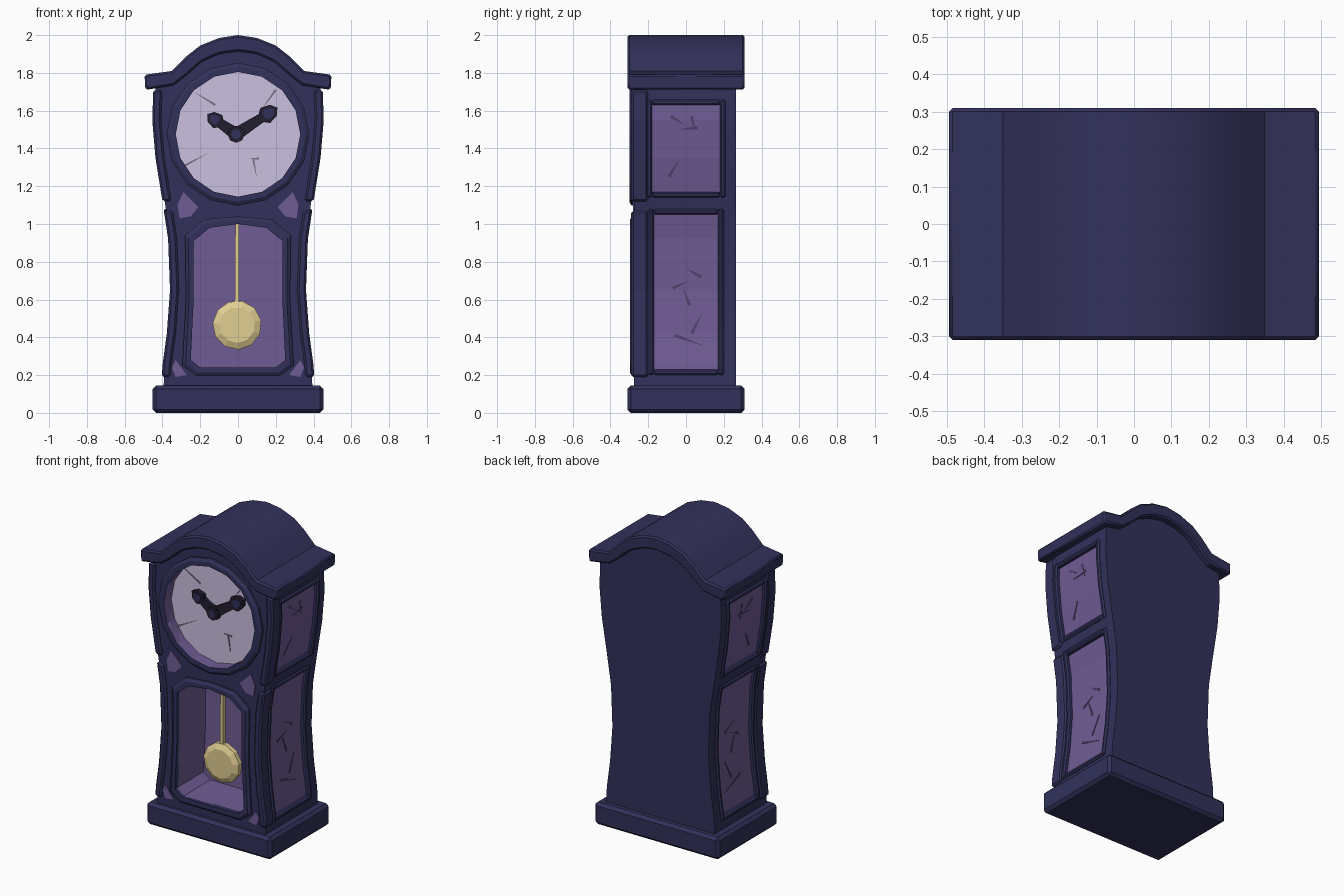
import bpy, bmesh, math
from mathutils import Vector

if "Cube" in bpy.data.objects:
    bpy.data.objects.remove(bpy.data.objects["Cube"])


def material(name, rgb):
    m = bpy.data.materials.new(name)
    m.use_nodes = True
    m.diffuse_color = (*rgb, 1)
    m.node_tree.nodes["Principled BSDF"].inputs["Base Color"].default_value = (*rgb, 1)
    return m


NAVY = material("navy wood", (0.032, 0.031, 0.105))
PURPLE = material("purple panel", (0.162, 0.107, 0.30))
DARK_PURPLE = material("dark purple crack", (0.08, 0.052, 0.155))
PALE = material("pale lavender dial", (0.60, 0.53, 0.74))
GREY = material("grey scratch", (0.2, 0.17, 0.25))
GOLD = material("gold", (0.75, 0.62, 0.29))
DARK = material("dark hands", (0.016, 0.013, 0.028))


def finish(name, bm, mats, bevel=0):
    bmesh.ops.recalc_face_normals(bm, faces=bm.faces)
    mesh = bpy.data.meshes.new(name)
    bm.to_mesh(mesh)
    bm.free()
    for m in mats:
        mesh.materials.append(m)
    ob = bpy.data.objects.new(name, mesh)
    bpy.context.collection.objects.link(ob)
    if bevel:
        mod = ob.modifiers.new("Bevel", "BEVEL")
        mod.width, mod.segments, mod.angle_limit = bevel, 1, math.radians(40)
    return ob


def solid(name, loop_a, loop_b, mat, bevel=0):
    """Closed solid between two matching loops."""
    bm = bmesh.new()
    a = [bm.verts.new(p) for p in loop_a]
    b = [bm.verts.new(p) for p in loop_b]
    bm.faces.new(a)
    bm.faces.new(b[::-1])
    for i in range(len(a)):
        bm.faces.new((a[i - 1], a[i], b[i], b[i - 1]))
    return finish(name, bm, [mat], bevel)


def prism(name, pts, y0, y1, mat, bevel=0):
    return solid(name, [(x, y0, z) for x, z in pts], [(x, y1, z) for x, z in pts], mat, bevel)


def ring(name, inner, outer, y0, y1, mats):
    """Frame between two outlines, sloping outward; the last material lines the hole."""
    bm = bmesh.new()
    mid = [(Vector(p) * 0.4 + Vector(q) * 0.6) for p, q in zip(inner, outer)]
    rows = [[bm.verts.new((p[0], y, p[1])) for p in pts] for pts, y in
            ((inner, y1), (inner, y0), (mid, y0), (outer, y0 + 0.012), (outer, y1))]
    for r in range(5):
        p, q = rows[r], rows[(r + 1) % 5]
        for i in range(len(p)):
            f = bm.faces.new((p[i - 1], p[i], q[i], q[i - 1]))
            f.material_index = len(mats) - 1 if r == 0 else 0
    return finish(name, bm, mats)


def circle(cx, cz, r, n, turn=0.0):
    return [(cx + r * math.cos(turn + math.tau * i / n),
             cz + r * math.sin(turn + math.tau * i / n)) for i in range(n)]


def both(half):
    """Complete a right-hand outline, listed bottom to top, on the left."""
    return half + [(-x, z) for x, z in reversed(half) if x > 0]


# Waisted side profile: (half width, height)
SIDE = [(0.395, 0.12), (0.388, 0.25), (0.365, 0.42), (0.348, 0.65), (0.358, 0.92),
        (0.388, 1.12), (0.425, 1.35), (0.442, 1.55), (0.435, 1.75)]


def half_width(z):
    for (xa, za), (xb, zb) in zip(SIDE, SIDE[1:]):
        if z <= zb:
            return xa + (xb - xa) * (z - za) / (zb - za)
    return SIDE[-1][0]


def slab(name, side, z0, z1, y0, y1, inn, out, mat, bevel=0):
    """Curved slab following the side profile."""
    zs = [z0] + [z for _, z in SIDE if z0 < z < z1] + [z1]
    pts = [(side * (half_width(z) + out), z) for z in zs]
    pts += [(side * (half_width(z) + inn), z) for z in reversed(zs)]
    return prism(name, pts, y0, y1, mat, bevel)


def cut(target, cutter):
    cutter.hide_render = True
    mod = target.modifiers.new("Cut", "BOOLEAN")
    mod.operation, mod.solver, mod.object = "DIFFERENCE", "EXACT", cutter
    mod.material_mode = "TRANSFER"
    bpy.context.view_layer.objects.active = target
    bpy.ops.object.modifier_apply(modifier=mod.name)
    bpy.data.objects.remove(cutter)


# Case with pendulum window and dial well
CX, CZ = 0.0, 1.475
case = prism("case", both(SIDE + [(0.34, 1.76), (0.2, 1.88), (0, 1.93)]), -0.275, 0.265, NAVY)
window = both([(0.2, 0.24), (0.25, 0.28), (0.235, 0.6), (0.235, 0.91), (0.15, 0.98), (0, 1.0)])
cut(case, prism("window_cutter", window, -0.5, 0.0, PURPLE))
cut(case, prism("dial_cutter", circle(CX, CZ, 0.332, 16), -0.5, -0.2, PURPLE))

# Side panels with raised lips and front corner trims
PANELS = {"upper": (1.17, 1.63, 0.18), "lower": (0.23, 1.05, 0.17)}
CRACKS = [((-0.08, 1.57), (0.0, 1.52)), ((0.06, 1.51), (-0.05, 1.50)), ((0.03, 1.57), (0.05, 1.48)),
          ((-0.09, 1.25), (-0.03, 1.35)), ((0.08, 0.72), (-0.01, 0.77)), ((-0.07, 0.66), (0.02, 0.70)),
          ((0.02, 0.57), (-0.02, 0.67)), ((0.03, 0.42), (0.09, 0.54)), ((-0.06, 0.41), (0.11, 0.35))]
LIP = 0.03
for side, label in ((1, "left"), (-1, "right")):
    for part, (z0, z1, w) in PANELS.items():
        tag = label + "_" + part
        cut(case, slab("panel_cutter", side, z0, z1, -w, w, -0.03, 0.1, NAVY))
        slab(tag + "_panel", side, z0, z1, -w, w, -0.04, -0.014, PURPLE)
        for end, y in (("front", -w - LIP), ("back", w)):
            slab(f"{tag}_{end}_lip", side, z0 - LIP, z1 + LIP, y, y + LIP, -0.02, 0.012, NAVY, 0.009)
        for end, z in (("bottom", z0 - LIP), ("top", z1)):
            slab(f"{tag}_{end}_lip", side, z, z + LIP, -w, w, -0.02, 0.012, NAVY, 0.009)
    for part, z0, z1 in (("upper", 1.12, 1.71), ("lower", 0.19, 1.07)):
        slab(f"{label}_{part}_corner_trim", side, z0, z1, -0.29, -0.2, -0.035, 0.012, NAVY, 0.011)
    # Cracks in the panels
    for (ya, za), (yb, zb) in CRACKS:
        d = Vector((yb - ya, zb - za)).normalized() * 0.009
        tri = [(ya - d.y, za + d.x), (ya + d.y, za - d.x), (yb, zb)]
        solid(label + "_panel_crack", *[[(side * (half_width(z) + o), y, z) for y, z in tri]
                                        for o in (-0.016, -0.011)], DARK_PURPLE)
    # Purple corner insets on the front
    for name, pts in (("upper", [(0.21, 1.09), (0.25, 1.04), (0.31, 1.03), (0.32, 1.10), (0.29, 1.17)]),
                      ("lower", [(0.27, 0.20), (0.33, 0.19), (0.35, 0.24), (0.33, 0.28)])):
        prism(f"{label}_{name}_corner_inset", [(side * x, z) for x, z in pts], -0.281, -0.274, PURPLE)

# Window frame
frame = both([(0.22, 0.195), (0.295, 0.25), (0.275, 0.6), (0.28, 0.94), (0.18, 1.025), (0, 1.04)])
ring("window_frame", window, frame, -0.297, -0.265, [NAVY])

# Plinth
prism("plinth", [(-0.452, 0), (0.452, 0), (0.452, 0.145), (-0.452, 0.145)], -0.31, 0.31, NAVY, 0.018)

# Arched roof
top = [(0.495, 1.79), (0.35, 1.81), (0.27, 1.89), (0.2, 1.945), (0.1, 1.985), (0, 2.0)]
under = [(0, 1.915), (0.1, 1.9), (0.19, 1.86), (0.27, 1.79), (0.34, 1.735), (0.49, 1.71)]
roof = prism("roof", both(top) + [(-x, z) for x, z in reversed(under)] + under[1:],
             -0.31, 0.31, NAVY, 0.01)

# Dial sunk behind its rim
prism("dial", circle(CX, CZ, 0.331, 16), -0.218, -0.19, PALE)
ring("dial_rim", circle(CX, CZ, 0.33, 16), circle(CX, CZ, 0.378, 16), -0.3, -0.26, [NAVY, PURPLE])
for (xa, za), (xb, zb) in [((-0.12, 1.63), (-0.25, 1.71)), ((0.2, 1.71), (0.12, 1.6)),
                           ((-0.28, 1.31), (-0.15, 1.38)), ((0.08, 1.35), (0.1, 1.24)),
                           ((0.11, 1.345), (0.05, 1.35))]:
    d = Vector((xb - xa, zb - za)).normalized() * 0.006
    prism("dial_mark", [(xa - d.y, za + d.x), (xa + d.y, za - d.x), (xb, zb)], -0.222, -0.217, GREY)

# Hands
hub = Vector((-0.01, 1.475))
for name, tip, size in (("hour_hand", (-0.125, 1.555), 0.044), ("minute_hand", (0.165, 1.588), 0.05)):
    tip = Vector(tip)
    along = (tip - hub).normalized()
    across = Vector((-along.y, along.x))

    def shape(k):
        return [tuple(tip + along * a * size * k + across * b * size * k)
                for a, b in ((-1, -0.5), (-0.5, -0.95), (0.5, -0.7), (1.05, 0), (0.5, 0.7), (-0.5, 0.95), (-1, 0.5))]
    arm = [tuple(p + across * s) for p, s in ((hub, -0.034), (tip, -0.022), (tip, 0.022), (hub, 0.034))]
    prism(name, arm, -0.242, -0.21, DARK)
    prism(name + "_head", shape(1), -0.247, -0.21, DARK)
    prism(name + "_head_inlay", shape(0.62), -0.252, -0.245, NAVY)
prism("hand_hub", circle(*hub, 0.045, 8), -0.25, -0.21, DARK)
prism("hand_hub_inlay", circle(*hub, 0.026, 8), -0.256, -0.248, NAVY)

# Pendulum
prism("pendulum_rod", [(-0.018, 0.5), (0.006, 0.5), (0.004, 1.01), (-0.014, 1.01)], -0.162, -0.138, GOLD)
rows = [[(x, y, z) for x, z in circle(-0.005, 0.465, r, 11, 0.2)]
        for y, r in ((-0.182, 0.095), (-0.165, 0.13), (-0.135, 0.13), (-0.118, 0.095))]
bm = bmesh.new()
verts = [[bm.verts.new(p) for p in row] for row in rows]
for p, q in zip(verts, verts[1:]):
    for i in range(len(p)):
        bm.faces.new((p[i - 1], p[i], q[i], q[i - 1]))
bm.faces.new(verts[0])
bm.faces.new(verts[-1])
finish("pendulum_bob", bm, [GOLD])

# Smooth the gentle curves and keep edges sharp
bpy.ops.object.select_all(action="DESELECT")
for ob in (case, roof):
    ob.select_set(True)
bpy.context.view_layer.objects.active = roof
bpy.ops.object.shade_smooth_by_angle(angle=math.radians(25))
